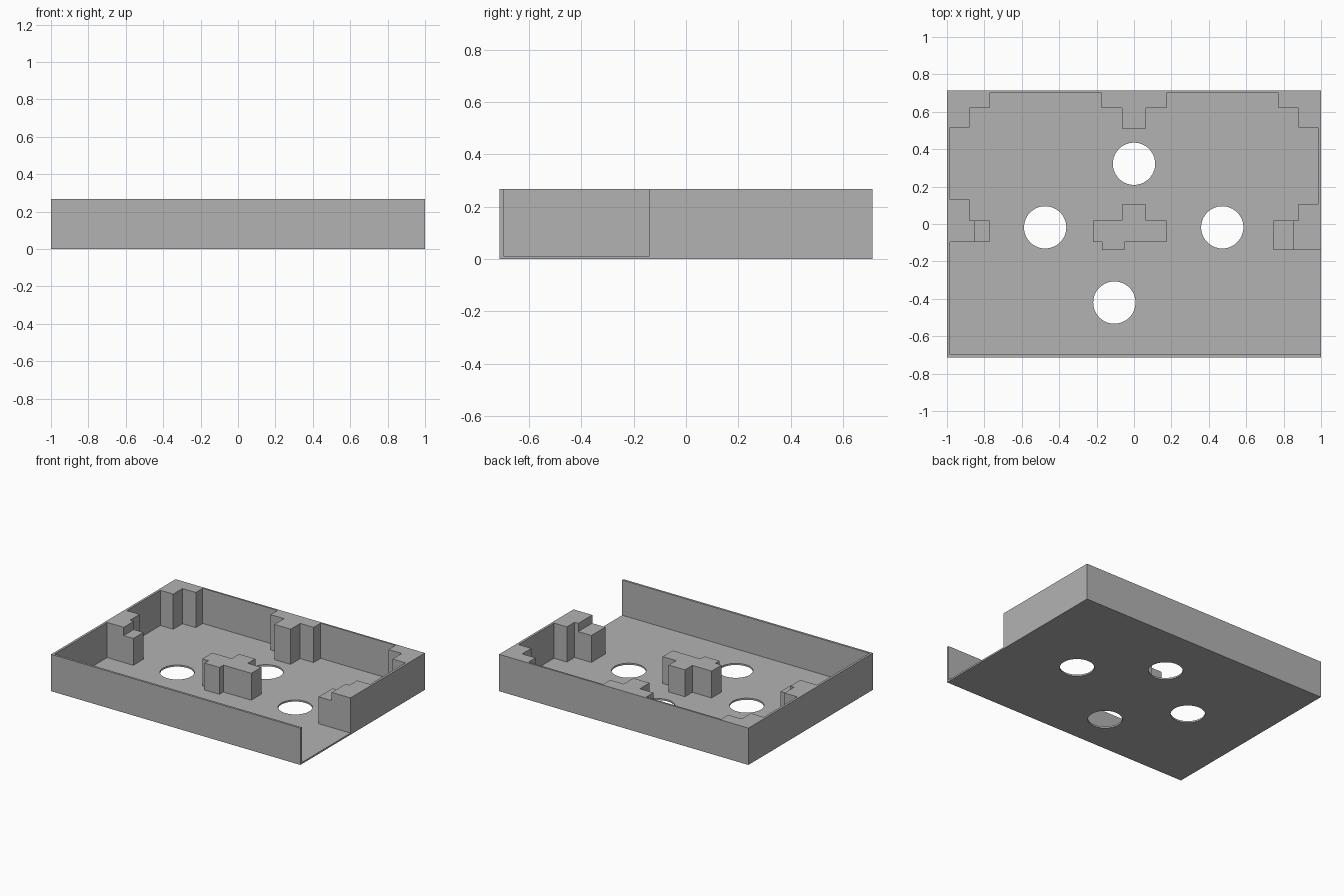
import bpy
import bmesh

default = bpy.data.objects.get("Cube")
if default:
    bpy.data.objects.remove(default, do_unlink=True)

HALF_Y = 0.713
FLOOR, LOW, TOP = 0.012, 0.207, 0.267

grey = bpy.data.materials.new("plain grey")
grey.use_nodes = True
colour = (0.45, 0.45, 0.45, 1)
grey.diffuse_color = colour
grey.node_tree.nodes["Principled BSDF"].inputs["Base Color"].default_value = colour


def prism(name, outline, bottom, top):
    """Extrude a flat outline from one height to another."""
    bm = bmesh.new()
    face = bm.faces.new([bm.verts.new((x, y, bottom)) for x, y in outline])
    ext = bmesh.ops.extrude_face_region(bm, geom=[face])
    for v in ext["geom"]:
        if isinstance(v, bmesh.types.BMVert):
            v.co.z = top
    bmesh.ops.recalc_face_normals(bm, faces=bm.faces)
    mesh = bpy.data.meshes.new(name)
    bm.to_mesh(mesh)
    bm.free()
    mesh.materials.append(grey)
    obj = bpy.data.objects.new(name, mesh)
    bpy.context.collection.objects.link(obj)
    return obj


def rectangle(x0, x1, y0, y1):
    return [(x0, y0), (x1, y0), (x1, y1), (x0, y1)]


# Floor plate with four round holes
floor = prism("floor", rectangle(-1, 1, -HALF_Y, HALF_Y), 0, FLOOR)
bpy.context.view_layer.objects.active = floor
for x, y in [(0, 0.322), (-0.475, -0.018), (0.472, -0.018), (-0.105, -0.42)]:
    bpy.ops.mesh.primitive_cylinder_add(vertices=64, radius=0.113, depth=0.2, location=(x, y, 0))
    cutter = bpy.context.object
    cutter.name = "hole_cutter"
    cutter.hide_render = True
    bpy.context.view_layer.objects.active = floor
    mod = floor.modifiers.new("hole", 'BOOLEAN')
    mod.operation = 'DIFFERENCE'
    mod.solver = 'EXACT'
    mod.object = cutter
    bpy.ops.object.modifier_apply(modifier=mod.name)
    bpy.data.objects.remove(cutter, do_unlink=True)

# Thin walls and stepped posts in one run, open at the front of the +x side
outer = [(1, -0.14), (1, HALF_Y), (-1, HALF_Y), (-1, -HALF_Y), (1, -HALF_Y)]
front_inner = [(1, -0.697), (-0.983, -0.697)]
left_post = [(-0.983, -0.095), (-0.85, -0.095), (-0.85, 0.02), (-0.88, 0.02),
             (-0.88, 0.13), (-0.983, 0.13)]
corner_post = [(-0.983, 0.515), (-0.88, 0.515), (-0.88, 0.62), (-0.773, 0.62), (-0.773, 0.7)]
half_post = [(-0.173, 0.7), (-0.173, 0.62), (-0.065, 0.62), (-0.065, 0.51)]
back_inner = corner_post + half_post
back_inner += [(-x, y) for x, y in reversed(back_inner)]
right_post = [(0.983, 0.108), (0.88, 0.108), (0.88, 0.02), (0.85, 0.02), (0.85, -0.14)]
prism("walls", outer + front_inner + left_post + back_inner + right_post, FLOOR, TOP)

# Lower ledges beside the side posts
prism("left_ledge", rectangle(-0.85, -0.773, -0.095, 0.02), FLOOR, LOW)
prism("right_ledge", rectangle(0.745, 0.85, -0.14, 0.02), FLOOR, LOW)

# Free-standing central support
prism("center_support", [
    (-0.22, 0.02), (-0.065, 0.02), (-0.065, 0.105), (0.065, 0.105), (0.065, 0.02),
    (0.173, 0.02), (0.173, -0.095), (-0.05, -0.095), (-0.05, -0.14),
    (-0.17, -0.14), (-0.17, -0.095), (-0.22, -0.095)], FLOOR, LOW)
